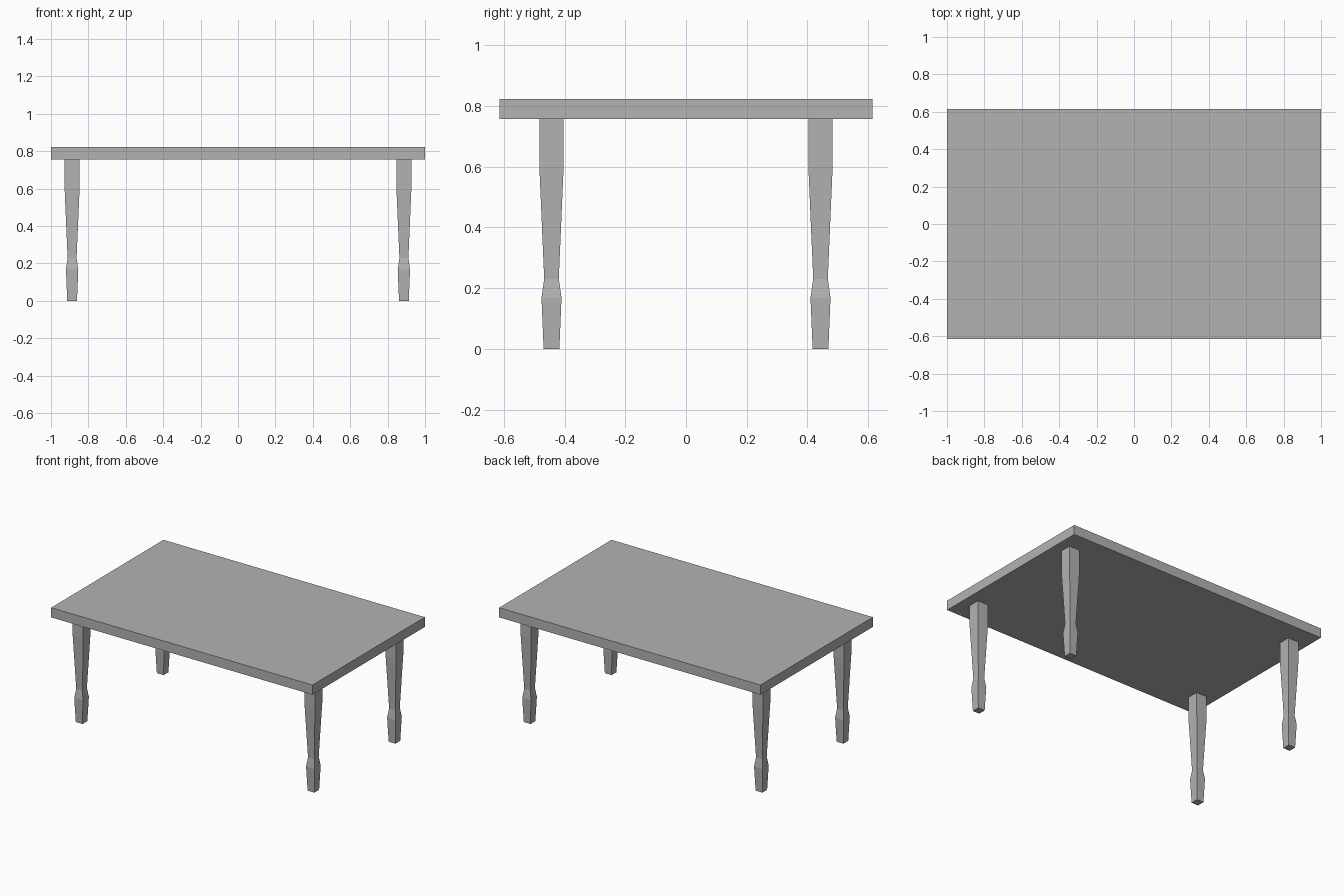
import bpy
import bmesh

cube = bpy.data.objects.get("Cube")
if cube:
    bpy.data.objects.remove(cube, do_unlink=True)

grey = bpy.data.materials.new("plain grey")
grey.use_nodes = True
colour = (0.45, 0.45, 0.45, 1)
grey.diffuse_color = colour
grey.node_tree.nodes["Principled BSDF"].inputs["Base Color"].default_value = colour


def square_loft(name, profile, location):
    """Stack square rings of (half width, height) and cap both ends."""
    bm = bmesh.new()
    rings = [[bm.verts.new((sx * r, sy * r, z))
              for sx, sy in ((-1, -1), (1, -1), (1, 1), (-1, 1))]
             for r, z in profile]
    for low, high in zip(rings, rings[1:]):
        for i in range(4):
            j = (i + 1) % 4
            bm.faces.new((low[i], low[j], high[j], high[i]))
    bm.faces.new(rings[0][::-1])
    bm.faces.new(rings[-1])
    mesh = bpy.data.meshes.new(name)
    bm.to_mesh(mesh)
    bm.free()
    mesh.materials.append(grey)
    obj = bpy.data.objects.new(name, mesh)
    obj.location = location
    bpy.context.collection.objects.link(obj)


# Table top slab
bottom, top = 0.756, 0.823
bpy.ops.mesh.primitive_cube_add(size=1, location=(0, 0, (bottom + top) / 2))
slab = bpy.context.object
slab.name = "table_top"
slab.scale = (2, 1.228, top - bottom)
slab.data.materials.append(grey)

# Four square legs: foot, ankle bulge, neck, taper, straight block
leg_profile = [(0.026, 0), (0.033, 0.168), (0.024, 0.23), (0.04, 0.6), (0.04, bottom)]
for side, x in (("right", -0.887), ("left", 0.887)):
    for end, y in (("front", -0.443), ("back", 0.443)):
        square_loft(f"{end}_{side}_leg", leg_profile, (x, y, 0))
